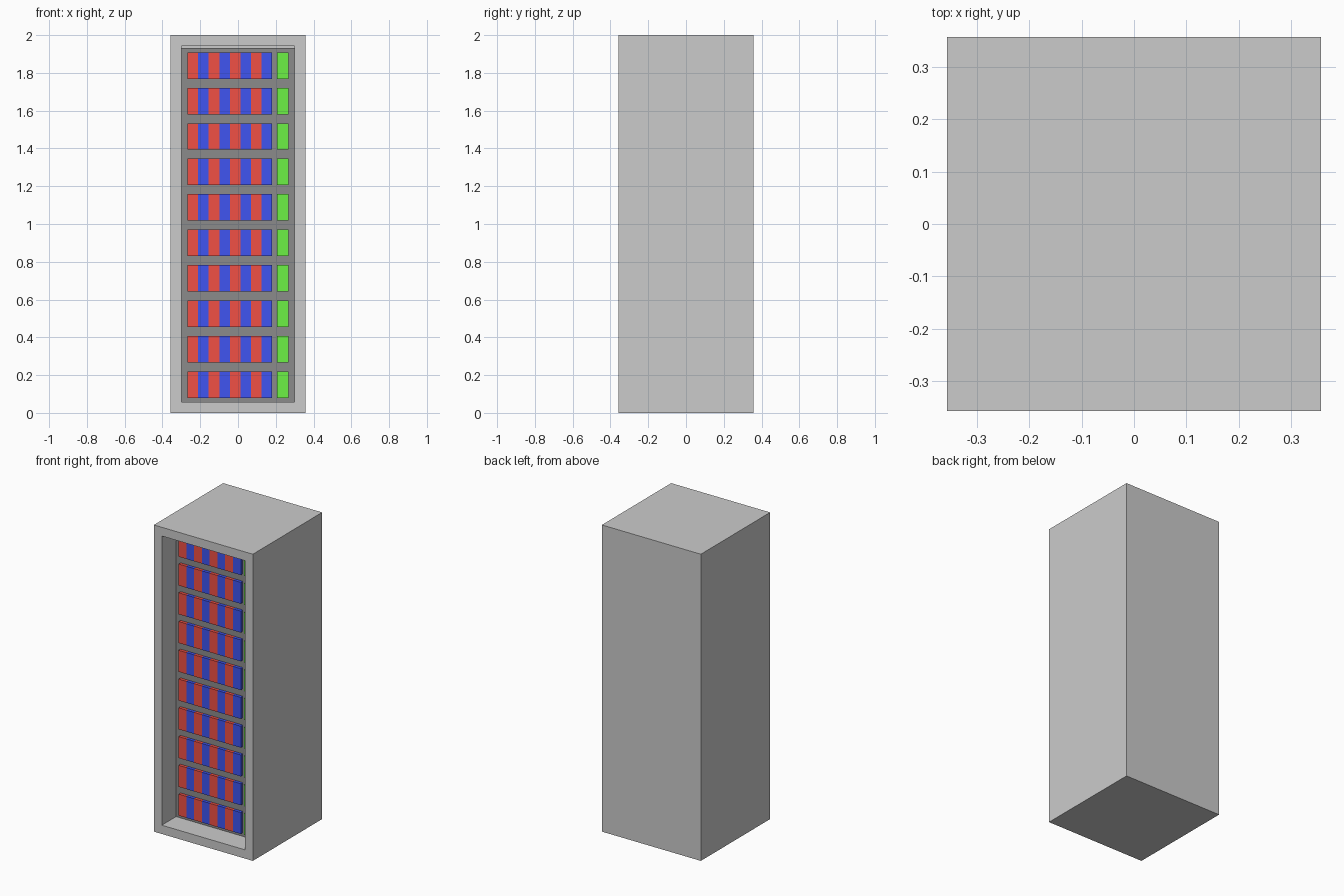
import bpy, bmesh

if "Cube" in bpy.data.objects:
    bpy.data.objects.remove(bpy.data.objects["Cube"])

W, H = 0.714, 2.0          # cabinet footprint and height
FRAME = 0.057              # border around the front opening
FACE_Y = -0.21             # front plane of the rack units
ROWS, PITCH = 10, 0.1876


def material(name, rgb):
    m = bpy.data.materials.new(name)
    m.diffuse_color = (*rgb, 1)
    m.use_nodes = True
    m.node_tree.nodes["Principled BSDF"].inputs["Base Color"].default_value = m.diffuse_color
    return m


red = material("red", (0.88, 0.08, 0.06))
blue = material("blue", (0.05, 0.09, 0.88))
green = material("green", (0.15, 0.88, 0.06))
dark = material("dark", (0.26, 0.26, 0.26))


def box(bm, x0, x1, y0, y1, z0, z1):
    verts = bmesh.ops.create_cube(bm, size=1)["verts"]
    for v in verts:
        v.co.x = x1 if v.co.x > 0 else x0
        v.co.y = y1 if v.co.y > 0 else y0
        v.co.z = z1 if v.co.z > 0 else z0


def finish(bm, name, mat=None):
    me = bpy.data.meshes.new(name)
    bm.normal_update()
    bm.to_mesh(me)
    bm.free()
    ob = bpy.data.objects.new(name, me)
    bpy.context.collection.objects.link(ob)
    if mat:
        me.materials.append(mat)
    return ob


# Cabinet shell: box with a framed front opening pushed inwards
bm = bmesh.new()
box(bm, -W / 2, W / 2, -W / 2, W / 2, 0, H)
bm.normal_update()
front = min(bm.faces, key=lambda f: f.calc_center_median().y)
bmesh.ops.inset_region(bm, faces=[front], thickness=FRAME, use_even_offset=True)
cavity = bmesh.ops.extrude_discrete_faces(bm, faces=[front])["faces"][0]
bmesh.ops.translate(bm, verts=cavity.verts, vec=(0, W - FRAME, 0))
finish(bm, "cabinet")

# Dark stack of rack units filling the cavity
bm = bmesh.new()
box(bm, -0.3, 0.3, FACE_Y, W / 2 - FRAME, FRAME, FRAME + ROWS * PITCH)
finish(bm, "rack_units", dark)


# Coloured modules on each unit, standing slightly proud
def modules(name, mat, spans):
    bm = bmesh.new()
    for r in range(ROWS):
        z = 0.08 + r * PITCH
        for x0, x1 in spans:
            box(bm, x0, x1, FACE_Y - 0.02, FACE_Y, z, z + 0.14)
    finish(bm, name, mat)


START, STEP = -0.267, 0.056
strips = [(START + i * STEP, START + (i + 1) * STEP) for i in range(8)]
modules("red_modules", red, strips[0::2])
modules("blue_modules", blue, strips[1::2])
modules("green_modules", green, [(0.206, 0.267)])
